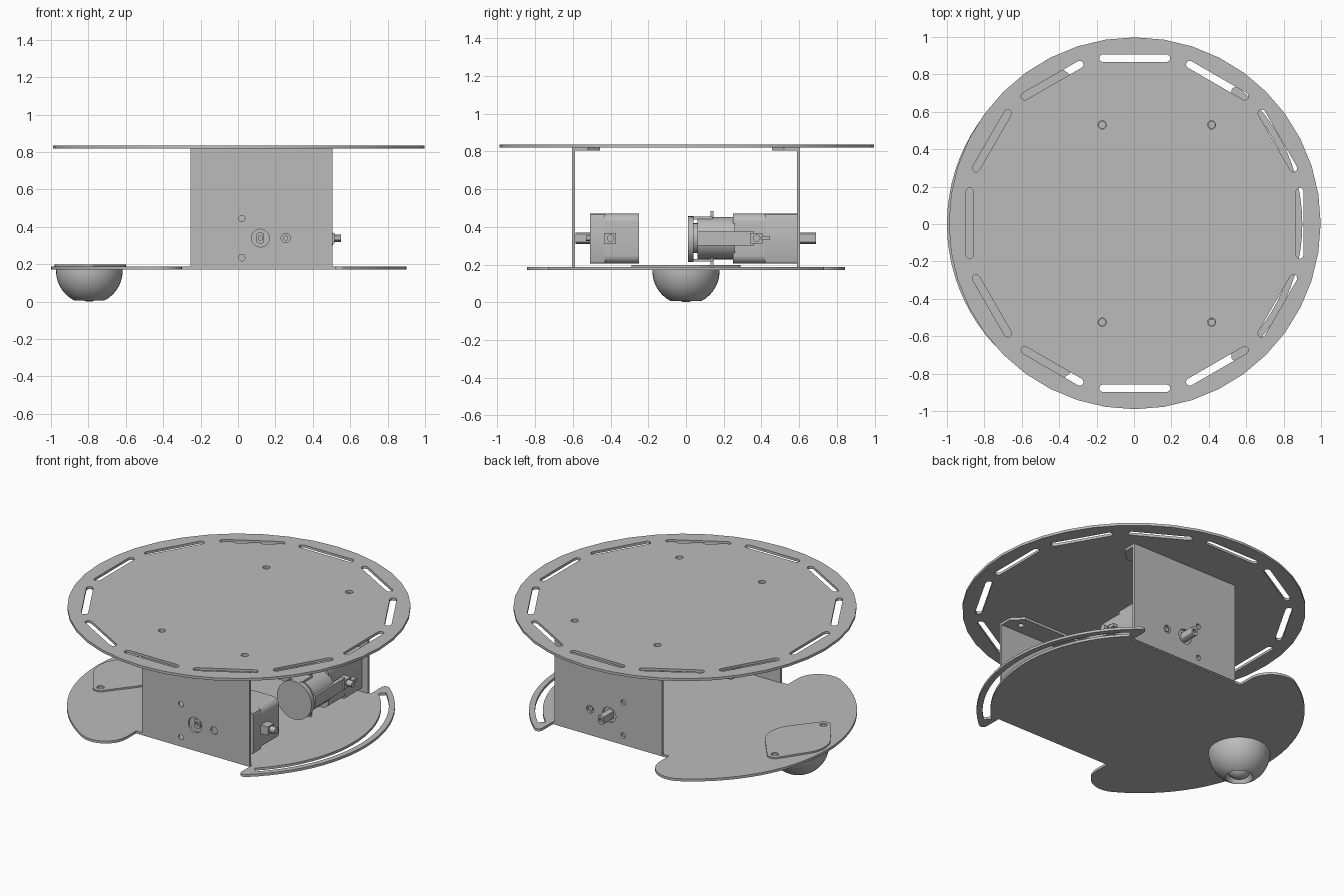
import bpy, bmesh, math
from mathutils import Matrix, Vector

if "Cube" in bpy.data.objects:
    bpy.data.objects.remove(bpy.data.objects["Cube"])

grey = bpy.data.materials.new("sheet_grey")
grey.diffuse_color = (0.5, 0.5, 0.5, 1)
grey.use_nodes = True
grey.node_tree.nodes["Principled BSDF"].inputs["Base Color"].default_value = grey.diffuse_color


def arc(cx, cy, r, a0, a1, n):
    """Points on an arc, angles in degrees."""
    return [(cx + r * math.cos(math.radians(a0 + (a1 - a0) * i / n)),
             cy + r * math.sin(math.radians(a0 + (a1 - a0) * i / n))) for i in range(n + 1)]


def circle(cx, cy, r, n=20):
    return arc(cx, cy, r, 0, 360, n)[:-1]


def rect(x0, x1, y0, y1, r=0.0, n=6):
    if r == 0:
        return [(x0, y0), (x1, y0), (x1, y1), (x0, y1)]
    return (arc(x1 - r, y1 - r, r, 0, 90, n) + arc(x0 + r, y1 - r, r, 90, 180, n) +
            arc(x0 + r, y0 + r, r, 180, 270, n) + arc(x1 - r, y0 + r, r, 270, 360, n))


def finish(ob):
    ob.data.materials.clear()
    ob.data.materials.append(grey)
    bpy.ops.object.select_all(action='DESELECT')
    ob.select_set(True)
    bpy.context.view_layer.objects.active = ob
    bpy.ops.object.shade_smooth_by_angle(angle=math.radians(30))


# Columns: where the profile's u, v and thickness directions point
AXES = {'Z': Matrix.Identity(4),
        'Y': Matrix(((1, 0, 0, 0), (0, 0, -1, 0), (0, 1, 0, 0), (0, 0, 0, 1))),
        'X': Matrix(((0, 0, 1, 0), (1, 0, 0, 0), (0, 1, 0, 0), (0, 0, 0, 1)))}
DIRS = {'X': Vector((1, 0, 0)), 'Y': Vector((0, 1, 0)), 'Z': Vector((0, 0, 1))}


def sheet(name, lo, hi, outer, holes=(), axis='Z'):
    """Extrude an outline with holes between lo and hi along an axis."""
    cu = bpy.data.curves.new(name, 'CURVE')
    cu.dimensions = '2D'
    cu.fill_mode = 'BOTH'
    cu.extrude = (hi - lo) / 2
    for loop in [outer, *holes]:
        sp = cu.splines.new('POLY')
        sp.points.add(len(loop) - 1)
        for p, (u, v) in zip(sp.points, loop):
            p.co = (u, v, 0, 1)
        sp.use_cyclic_u = True
    ob = bpy.data.objects.new(name, cu)
    bpy.context.collection.objects.link(ob)
    bpy.ops.object.select_all(action='DESELECT')
    ob.select_set(True)
    bpy.context.view_layer.objects.active = ob
    bpy.ops.object.convert(target='MESH')
    ob = bpy.context.object
    ob.name = name
    bm = bmesh.new()
    bm.from_mesh(ob.data)
    bmesh.ops.remove_doubles(bm, verts=bm.verts, dist=1e-5)
    bmesh.ops.recalc_face_normals(bm, faces=bm.faces)
    bm.transform(Matrix.Translation(DIRS[axis] * (lo + hi) / 2) @ AXES[axis])
    bm.to_mesh(ob.data)
    bm.free()
    finish(ob)
    return ob


def lathe(name, profile, cx, cy, n=40):
    """Spin a (radius, z) profile about a vertical axis."""
    bm = bmesh.new()
    vs = [bm.verts.new((cx + r, cy, z)) for r, z in profile]
    es = [bm.edges.new(p) for p in zip(vs, vs[1:])]
    bmesh.ops.spin(bm, geom=vs + es, cent=(cx, cy, 0), axis=(0, 0, 1),
                   angle=math.tau, steps=n, use_merge=True)
    bmesh.ops.remove_doubles(bm, verts=bm.verts, dist=1e-5)
    bmesh.ops.recalc_face_normals(bm, faces=bm.faces)
    me = bpy.data.meshes.new(name)
    bm.to_mesh(me)
    bm.free()
    ob = bpy.data.objects.new(name, me)
    bpy.context.collection.objects.link(ob)
    finish(ob)


# Top deck: disc with twelve tangential slots and four screw holes
C = 0.004
slots = []
for k in range(12):
    a = math.radians(30 * k)
    pill = arc(0.17, 0.882, 0.02, 90, -90, 6) + arc(-0.17, 0.882, 0.02, 270, 90, 6)
    slots.append([(C + x * math.cos(a) - y * math.sin(a),
                   C + x * math.sin(a) + y * math.cos(a)) for x, y in pill])
screws = [(x, y) for x in (-0.17, 0.415) for y in (-0.525, 0.53)]
sheet("top_deck", 0.82, 0.836, circle(C, C, 0.994, 40),
      slots + [circle(x, y, 0.022, 14) for x, y in screws])

# Base plate: disc with wheel notches and a curved slot near the right edge
half = (arc(-0.05, 0, 0.95, 0, 50, 12) + arc(0.545, 0.708, 0.025, 50, 180, 6) +
        [(0.52, 0.6), (-0.3, 0.6)] +
        arc(-0.45, 0.693, 0.15, 0, 120, 10) + arc(-0.05, 0, 0.95, 120, 180, 14)[1:])
outline = half + [(x, -y) for x, y in reversed(half[1:-1])]
curved_slot = arc(-0.05, 0, 0.915, -46, 46, 24) + arc(-0.05, 0, 0.87, 46, -46, 24)
sheet("base_plate", 0.172, 0.188, outline, [curved_slot])

# Side walls with mounting flanges
wall_holes = [circle(0.02, 0.445, 0.017, 14), circle(0.02, 0.235, 0.017, 14),
              circle(0.12, 0.34, 0.048), circle(0.255, 0.34, 0.025, 14)]
for side, s in (("front", -1), ("back", 1)):
    a, b = sorted((s * 0.59, s * 0.605))
    sheet(side + "_wall", a, b, rect(-0.255, 0.505, 0.18, 0.82), wall_holes, 'Y')
    flange = [(-0.255, s * 0.595), (0.505, s * 0.595), (0.505, s * 0.52),
              (0.44, s * 0.455), (-0.19, s * 0.455), (-0.255, s * 0.52)]
    sheet(side + "_flange", 0.804, 0.82, flange,
          [circle(x, y, 0.018, 14) for x, y in screws if y * s > 0])

# Gear motors: gearbox, rounded housing, output shaft and side stub
for side, g0, g1, h0, h1, s0, s1, sy in (
        ("front", -0.51, -0.43, -0.43, -0.25, -0.585, -0.51, -0.4),
        ("back", 0.42, 0.59, 0.25, 0.42, 0.59, 0.69, 0.375)):
    sheet(side + "_gearbox", g0, g1, rect(-0.03, 0.465, 0.205, 0.47, 0.015, 2), axis='Y')
    sheet(side + "_motor_housing", h0, h1, rect(0.24, 0.465, 0.205, 0.47, 0.045), axis='Y')
    shaft = [(x, z) for x, z in circle(0.12, 0.34, 0.03, 24)]
    shaft = [(min(max(x, 0.1), 0.14), z) for x, z in shaft]
    sheet(side + "_output_shaft", s0, s1, shaft, [circle(0.12, 0.34, 0.012, 10)], 'Y')
    sheet(side + "_stub_block", 0.46, 0.515, rect(sy - 0.035, sy + 0.03, 0.312, 0.367), axis='X')
    sheet(side + "_stub_pin", 0.51, 0.552, circle(sy, 0.34, 0.02, 12), axis='X')
    sheet(side + "_boss", min(s0, g1) if side == "back" else -0.53,
          0.6 if side == "back" else -0.51, circle(0.255, 0.34, 0.014, 12), axis='Y')

# Rear motor can, end cap, clip and side strap
sheet("motor_can", 0.06, 0.26, circle(0.385, 0.34, 0.112, 32), axis='Y')
sheet("motor_end_cap", 0.01, 0.04, circle(0.39, 0.335, 0.122, 32), axis='Y')
sheet("motor_neck", 0.04, 0.06, circle(0.385, 0.34, 0.08, 24), axis='Y')
sheet("motor_clip", 0.13, 0.147, rect(0.35, 0.42, 0.19, 0.485), axis='Y')
sheet("motor_side_strap", 0.48, 0.505, rect(0.06, 0.36, 0.30, 0.375), axis='X')
sheet("stub_tip", 0.5, 0.53, rect(0.40, 0.445, 0.33, 0.35), axis='X')
for z0, z1 in ((0.215, 0.23), (0.44, 0.455)):
    sheet("cap_strap", 0.03, 0.14, rect(0.34, 0.43, z0, z1), axis='Y')

# Caster mount: diamond plate hugging two screw ears and the bowl
big, ear = 0.19, 0.045
t = math.degrees(math.asin((big - ear) / 0.245))
mount = (arc(-0.79, 0, big, -t, t, 8) + arc(-0.8, 0.245, ear, t, 180 - t, 8) +
         arc(-0.79, 0, big, 180 - t, 180 + t, 8) + arc(-0.8, -0.245, ear, 180 + t, 360 - t, 8))
sheet("caster_mount", 0.188, 0.198, mount,
      [circle(-0.8, y, 0.022, 14) for y in (-0.245, 0.245)])

# Caster bowl and ball
bowl = [(0.0, 0.175), (0.178, 0.175)] + arc(0, 0.165, 0.178, 0, -63, 14)
lathe("caster_bowl", bowl + [(0.072, 0.02), (0.06, 0.05), (0.0, 0.05)], -0.795, 0)
lathe("caster_ball", arc(0, 0.075, 0.075, 90, -90, 14), -0.795, 0, 24)
